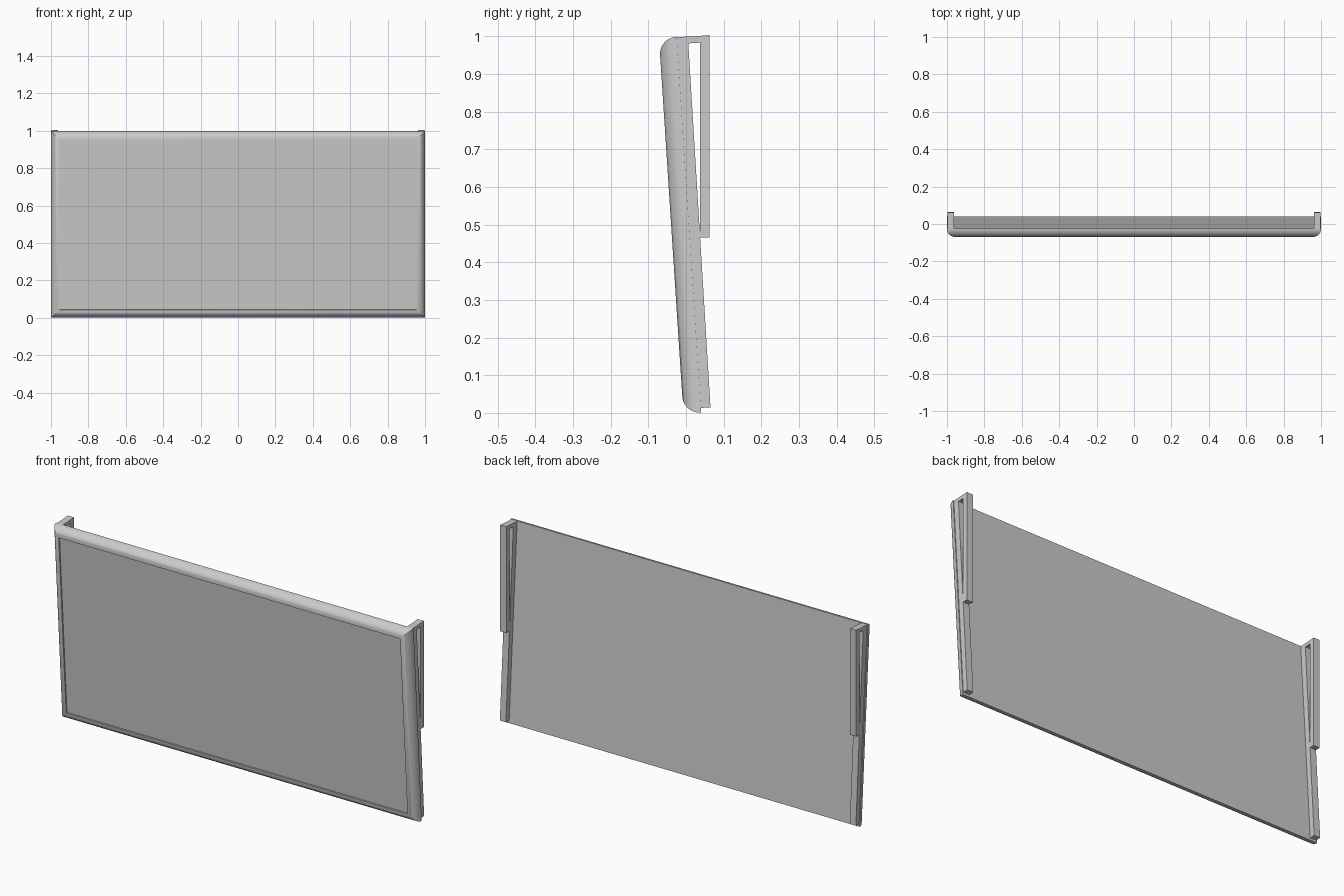
import bpy
import bmesh
import math
from mathutils import Matrix

cube = bpy.data.objects.get("Cube")
if cube:
    bpy.data.objects.remove(cube, do_unlink=True)

GREY = (0.6, 0.6, 0.6, 1.0)
mat = bpy.data.materials.new("light grey")
mat.use_nodes = True
mat.diffuse_color = GREY
mat.node_tree.nodes["Principled BSDF"].inputs["Base Color"].default_value = GREY


def finish(bm, name):
    """Turn a bmesh into a named grey object."""
    bmesh.ops.recalc_face_normals(bm, faces=bm.faces)
    mesh = bpy.data.meshes.new(name)
    bm.to_mesh(mesh)
    bm.free()
    mesh.materials.append(mat)
    obj = bpy.data.objects.new(name, mesh)
    bpy.context.collection.objects.link(obj)
    return obj


# Tilted panel: mitred rings follow a quarter round, then step into a recess
HALF, HEIGHT, ROUND, THICK, RECESS, STEPS = 1.0, 1.0, 0.045, 0.047, 0.007, 12
TILT = math.atan2(0.065, 1.0)
bm = bmesh.new()
levels = []
for i in range(STEPS + 1):
    a = math.pi / 2 * i / STEPS
    levels.append((ROUND * (1 - math.cos(a)), THICK * math.sin(a)))
levels.append((ROUND, THICK - RECESS))

rings = []
for inset, depth in levels:
    x, low, high = HALF - inset, inset, HEIGHT - inset
    rings.append([bm.verts.new((px, -depth, pz)) for px, pz in
                  ((-x, low), (x, low), (x, high), (-x, high))])
for a, b in zip(rings, rings[1:]):
    for i in range(4):
        j = (i + 1) % 4
        bm.faces.new((a[i], a[j], b[j], b[i]))
bm.faces.new(rings[0])
bm.faces.new(rings[-1])
bm.transform(Matrix.Translation((0, 0.04, 0.001)) @ Matrix.Rotation(TILT, 4, "X"))
panel = finish(bm, "panel")
bpy.ops.object.select_all(action="DESELECT")
panel.select_set(True)
bpy.context.view_layer.objects.active = panel
bpy.ops.object.shade_smooth_by_angle(angle=math.radians(30))

# Hanging brackets: a rail on the panel back, a top arm and a hanging leg
PIECES = (
    ((-0.025, 0.998), (0.005, 0.999), (0.065, 0.015), (0.039, 0.013)),
    ((0.005, 0.999), (0.037, 1.001), (0.037, 0.983), (0.006, 0.981)),
    ((0.037, 1.001), (0.062, 1.003), (0.062, 0.465), (0.037, 0.465)),
)
for side, name in ((1, "left_bracket"), (-1, "right_bracket")):
    bm = bmesh.new()
    for profile in PIECES:
        face = bm.faces.new([bm.verts.new((side * 0.962, y, z)) for y, z in profile])
        ext = bmesh.ops.extrude_face_region(bm, geom=[face], use_keep_orig=True)
        verts = [g for g in ext["geom"] if isinstance(g, bmesh.types.BMVert)]
        bmesh.ops.translate(bm, verts=verts, vec=(side * 0.034, 0, 0))
    finish(bm, name)
